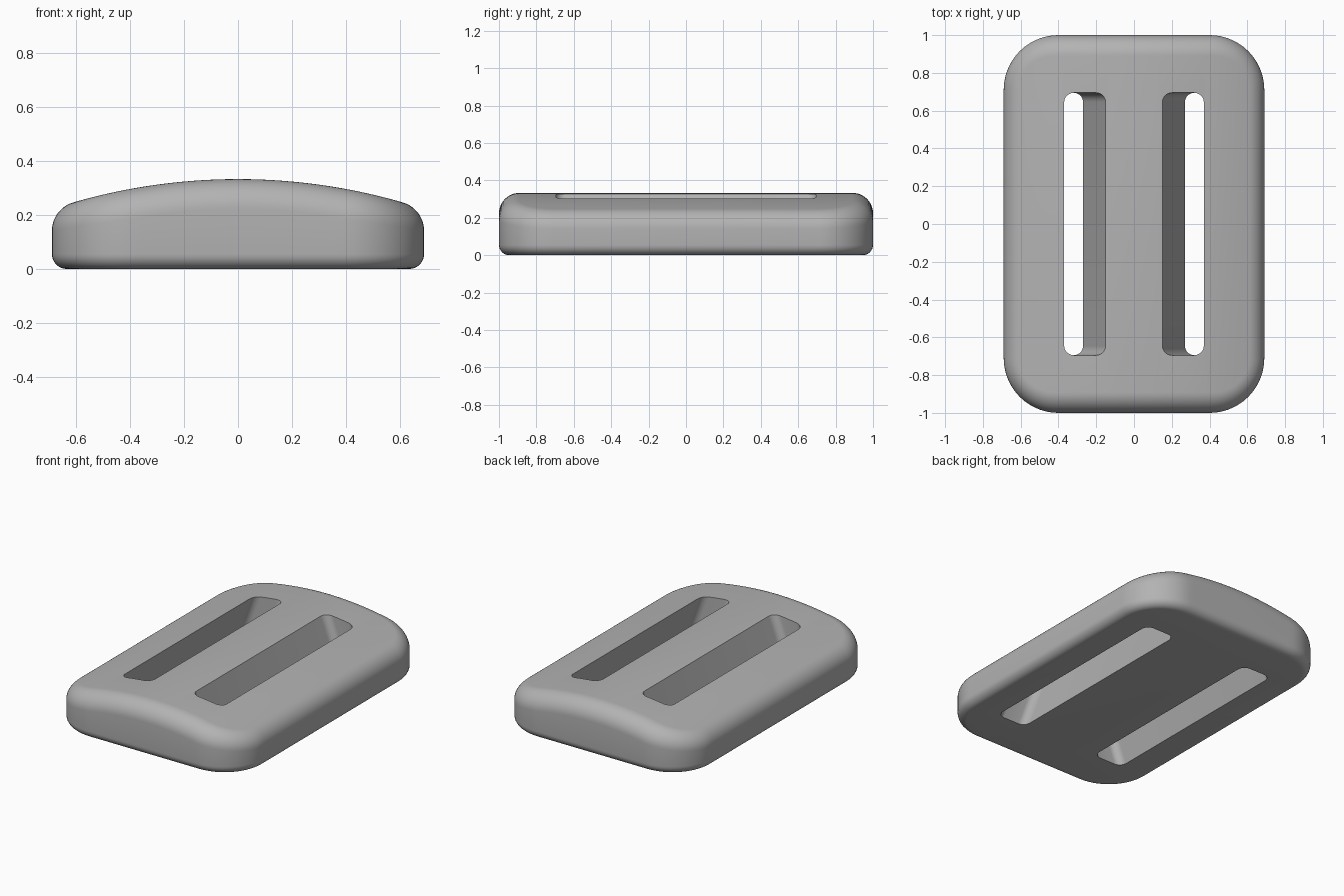
import bpy, bmesh, math
from mathutils import Vector

if "Cube" in bpy.data.objects:
    bpy.data.objects.remove(bpy.data.objects["Cube"])

HX, HY, CORNER = 0.69, 1.0, 0.29      # plan half sizes and corner radius
TOP, ARC = 0.333, 2.2                 # crown height and radius of the arched top
R_TOP, R_BOT = 0.11, 0.055            # edge roundings
AXIS_Z = TOP - ARC

grey = bpy.data.materials.new("grey plastic")
grey.diffuse_color = (0.45, 0.45, 0.45, 1)
grey.use_nodes = True
grey.node_tree.nodes["Principled BSDF"].inputs["Base Color"].default_value = grey.diffuse_color


def rounded_half(hx, hy, r, steps, span):
    """Front half of a rounded rectangle, left to right: (point, outward normal)."""
    out = []
    for i in range(steps + 1):
        a = math.pi + i / steps * math.pi / 2
        n = Vector((math.cos(a), math.sin(a), 0))
        out.append((Vector((r - hx, r - hy, 0)) + n * r, n))
    left = out[:]
    for i in range(1, span):
        x = (hx - r) * (2 * i / span - 1)
        out.append((Vector((x, -hy, 0)), Vector((0, -1, 0))))
    flip = Vector((-1, 1, 1))
    return out + [(p * flip, n * flip) for p, n in reversed(left)]


def full_loop(half):
    flip = Vector((1, -1, 1))
    return half + [(p * flip, n * flip) for p, n in reversed(half)]


def make_object(name, bm):
    bmesh.ops.recalc_face_normals(bm, faces=bm.faces)
    me = bpy.data.meshes.new(name)
    bm.to_mesh(me)
    bm.free()
    me.materials.append(grey)
    ob = bpy.data.objects.new(name, me)
    bpy.context.collection.objects.link(ob)
    return ob


def skin(bm, rings):
    loops = [[bm.verts.new(p) for p in ring] for ring in rings]
    n = len(loops[0])
    for a, b in zip(loops, loops[1:]):
        for i in range(n):
            j = (i + 1) % n
            bm.faces.new((a[i], a[j], b[j], b[i]))
    return loops


# Buckle body: rolling-ball rounded edges between flat base, wall and arched top
def make_body():
    loop = full_loop(rounded_half(HX, HY, CORNER, 14, 20))
    rings = []
    for k in range(9):                                   # base rounding
        a = math.pi / 2 * (1 - k / 8)
        rings.append([p - n * R_BOT * (1 - math.cos(a))
                      + Vector((0, 0, R_BOT * (1 - math.sin(a)))) for p, n in loop])
    for k in range(13):                                  # top rounding
        ring = []
        for p, n in loop:
            c = p - n * R_TOP
            c.z = AXIS_Z + math.sqrt((ARC - R_TOP) ** 2 - c.x ** 2)
            up = Vector((c.x, 0, c.z - AXIS_Z)).normalized()
            ring.append(c + n.slerp(up, k / 12) * R_TOP)
        rings.append(ring)
    bm = bmesh.new()
    loops = skin(bm, rings)
    bm.faces.new(loops[0])
    top, n = loops[-1], len(loop)
    for i in range(n // 2 - 1):                          # arched top in strips
        bm.faces.new((top[i], top[i + 1], top[n - 2 - i], top[n - 1 - i]))
    return make_object("buckle_body", bm)


# Slanted slot cutter, leaning outward toward the base
def make_slot(side):
    loop = full_loop(rounded_half(0.105, 0.695, 0.05, 8, 1))
    slope = 0.12 / 0.328
    rings = []
    for z in (-0.1, 0.45):
        x = 0.375 - slope * z
        rings.append([Vector((side * (p.x + x), p.y, z)) for p, n in loop])
    bm = bmesh.new()
    for ring in skin(bm, rings):
        bm.faces.new(ring)
    return make_object("slot_cutter", bm)


body = make_body()
bpy.context.view_layer.objects.active = body
body.select_set(True)
for side in (-1, 1):
    cutter = make_slot(side)
    cutter.hide_render = True
    mod = body.modifiers.new("slot", 'BOOLEAN')
    mod.operation, mod.solver, mod.object = 'DIFFERENCE', 'EXACT', cutter
    bpy.ops.object.modifier_apply(modifier=mod.name)
    bpy.data.objects.remove(cutter)
bpy.ops.object.shade_smooth_by_angle(angle=math.radians(30))
